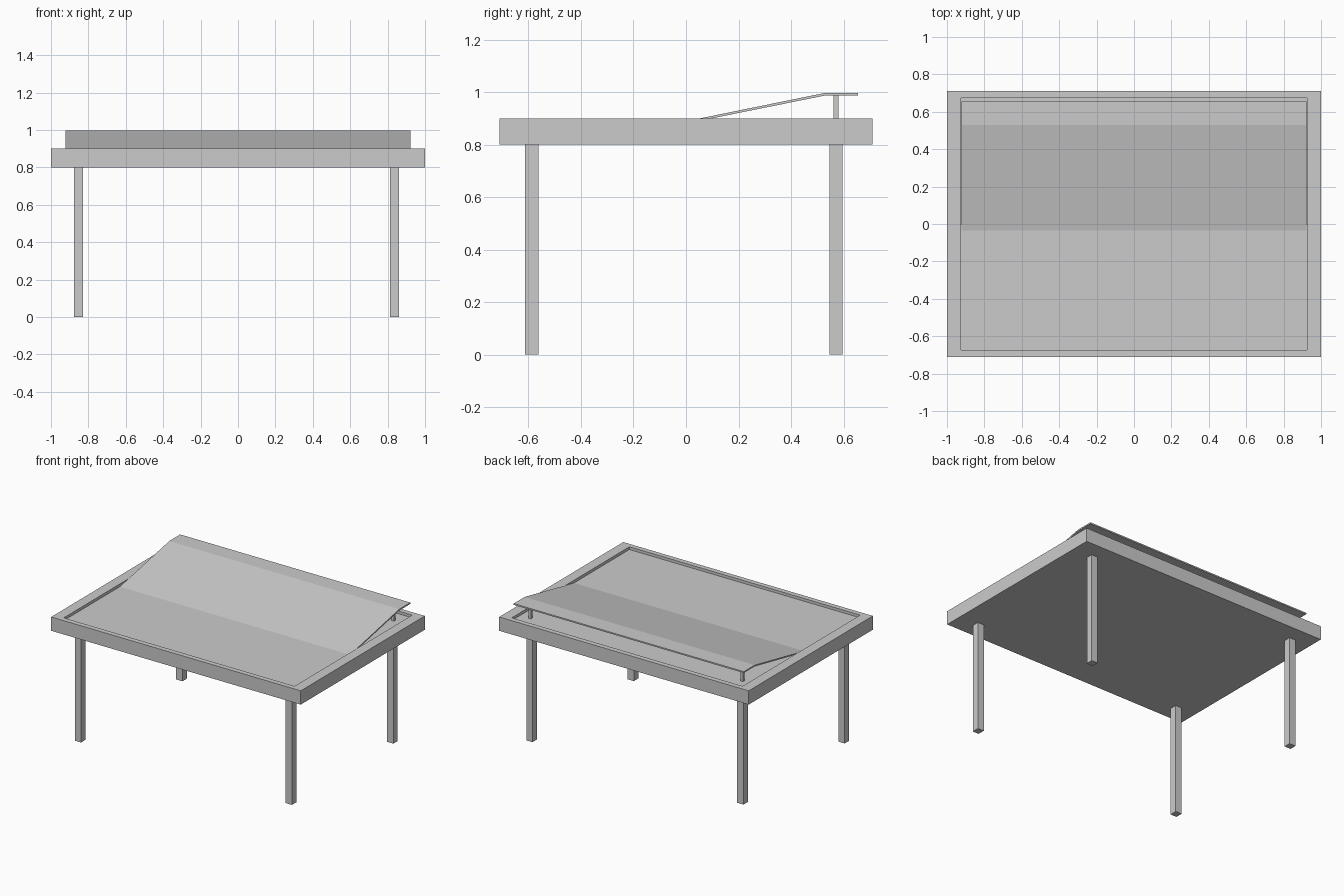
import bpy, bmesh

if "Cube" in bpy.data.objects:
    bpy.data.objects.remove(bpy.data.objects["Cube"])


def make_object(name, bm):
    bmesh.ops.recalc_face_normals(bm, faces=bm.faces)
    mesh = bpy.data.meshes.new(name)
    bm.to_mesh(mesh)
    bm.free()
    obj = bpy.data.objects.new(name, mesh)
    bpy.context.collection.objects.link(obj)
    return obj


def add_box(bm, lo, hi):
    verts = bmesh.ops.create_cube(bm, size=1)["verts"]
    for v in verts:
        v.co = [lo[i] + (v.co[i] + 0.5) * (hi[i] - lo[i]) for i in range(3)]
    return verts


def box(name, lo, hi):
    bm = bmesh.new()
    add_box(bm, lo, hi)
    return make_object(name, bm)


# Table top with a shallow recess sunk into its upper face
FLOOR = 0.88
bm = bmesh.new()
add_box(bm, (-1, -0.71, 0.8), (1, 0.71, 0.9))
bm.faces.ensure_lookup_table()
top = max(bm.faces, key=lambda f: f.calc_center_median().z)
bm.normal_update()
bmesh.ops.inset_region(bm, faces=[top], thickness=0.052)
for v in top.verts:
    v.co.x = 0.925 if v.co.x > 0 else -0.925
wall = bmesh.ops.extrude_discrete_faces(bm, faces=[top])["faces"][0]
for v in wall.verts:
    v.co.z = FLOOR
make_object("table_top", bm)

# Four square legs
for end, y0, y1 in (("front", -0.614, -0.562), ("back", 0.547, 0.597)):
    for side, x in (("left", -0.853), ("right", 0.837)):
        box(f"{end}_{side}_leg", (x - 0.025, y0, 0), (x + 0.025, y1, 0.8))

# Bent board: rises from the recess and levels out at the back
profile = [(-0.035, 0.882), (0.53, 0.997), (0.655, 0.997),
           (0.655, 0.987), (0.53, 0.987), (-0.01, 0.878)]
bm = bmesh.new()
face = bm.faces.new([bm.verts.new((-0.922, y, z)) for y, z in profile])
new = bmesh.ops.extrude_face_region(bm, geom=[face])["geom"]
bmesh.ops.translate(bm, vec=(1.844, 0, 0),
                    verts=[g for g in new if isinstance(g, bmesh.types.BMVert)])
make_object("raised_board", bm)

# Short props holding up the back of the board
for side, x in (("left", -0.853), ("right", 0.847)):
    box(f"{side}_prop", (x - 0.01, 0.561, FLOOR), (x + 0.01, 0.581, 0.988))
